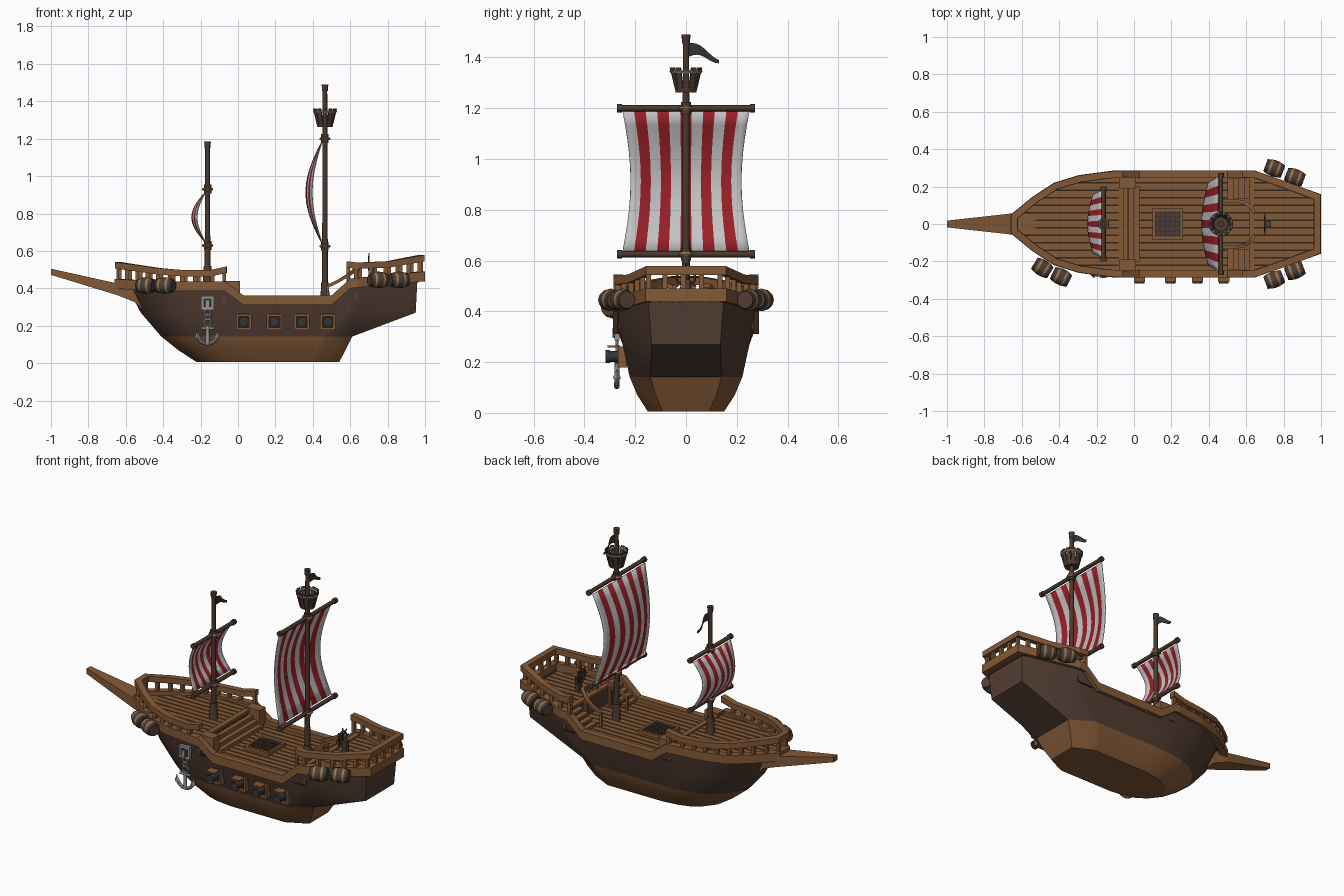
import bpy, bmesh, math
from mathutils import Vector, Matrix

if "Cube" in bpy.data.objects:
    bpy.data.objects.remove(bpy.data.objects["Cube"])


def material(name, r, g, b):
    m = bpy.data.materials.new(name)
    m.use_nodes = True
    m.diffuse_color = (r, g, b, 1)
    m.node_tree.nodes["Principled BSDF"].inputs["Base Color"].default_value = (r, g, b, 1)
    return m


WOOD = material("light wood", .23, .1, .038)
DARK = material("dark wood", .085, .046, .033)
MAST = material("mast wood", .07, .04, .025)
GAP = material("plank gap", .03, .018, .012)
CLOTH = material("sail white", .56, .55, .55)
RED = material("sail red", .32, .014, .02)
IRON = material("dark iron", .035, .035, .038)
STEEL = material("pale steel", .3, .3, .31)
HOOP = material("barrel hoop", .3, .2, .09)
smooth = []


def make(name, verts, faces, mats, index=None, soft=False):
    me = bpy.data.meshes.new(name)
    me.from_pydata([tuple(v) for v in verts], [], faces)
    return finish(name, me, mats, index, soft)


def finish(name, me, mats, index=None, soft=False):
    bm = bmesh.new()
    bm.from_mesh(me)
    bmesh.ops.recalc_face_normals(bm, faces=bm.faces)
    bm.to_mesh(me)
    bm.free()
    for m in mats:
        me.materials.append(m)
    if index:
        for p in me.polygons:
            p.material_index = index(p)
    ob = bpy.data.objects.new(name, me)
    bpy.context.collection.objects.link(ob)
    if soft:
        smooth.append(ob)
    return ob


def box(name, loc, size, mat, rot=None):
    bm = bmesh.new()
    m = Matrix.Translation(loc) @ (rot or Matrix()) @ Matrix.Diagonal((*size, 1))
    bmesh.ops.create_cube(bm, size=1, matrix=m)
    me = bpy.data.meshes.new(name)
    bm.to_mesh(me)
    bm.free()
    return finish(name, me, [mat])


def rod(name, a, b, r0, r1, mat, n=12):
    a, b = Vector(a), Vector(b)
    bm = bmesh.new()
    m = Matrix.Translation((a + b) / 2) @ (b - a).to_track_quat('Z', 'Y').to_matrix().to_4x4()
    bmesh.ops.create_cone(bm, cap_ends=True, segments=n, radius1=r0, radius2=r1,
                          depth=(b - a).length, matrix=m)
    me = bpy.data.meshes.new(name)
    bm.to_mesh(me)
    bm.free()
    return finish(name, me, [mat], soft=True)


def ring(name, loc, r, thick, mat, rot=(0, 0, 0)):
    bpy.ops.mesh.primitive_torus_add(location=loc, rotation=rot, major_radius=r, minor_radius=thick,
                                     major_segments=16, minor_segments=6)
    ob = bpy.context.object
    ob.name = name
    ob.data.materials.append(mat)
    smooth.append(ob)


def interp(tab, x):
    if x <= tab[0][0]:
        return tab[0][1]
    for (a, u), (b, v) in zip(tab, tab[1:]):
        if x <= b:
            return u + (v - u) * (x - a) / (b - a)
    return tab[-1][1]


def beam(name, path, w, h, mat, closed=False):
    """Sweep an upright rectangle along a path; the path is its top centre line."""
    path = [Vector(p) for p in path]
    n, verts, faces = len(path), [], []
    for i, p in enumerate(path):
        d1 = (p - path[i - 1]).xy.normalized() if closed or i else Vector((0, 0))
        d2 = (path[(i + 1) % n] - p).xy.normalized() if closed or i < n - 1 else Vector((0, 0))
        t = (d1 + d2).normalized()
        k = w / 2 / max(.5, t.dot(d1), t.dot(d2))
        s = Vector((-t.y * k, t.x * k, 0))
        low = Vector((0, 0, -h))
        verts += [p + s, p - s, p - s + low, p + s + low]
    for i in range(n if closed else n - 1):
        j = (i + 1) % n
        faces += [(4*i + k, 4*i + (k + 1) % 4, 4*j + (k + 1) % 4, 4*j + k) for k in range(4)]
    if not closed:
        faces += [(0, 1, 2, 3), tuple(range(4*n - 4, 4*n))]
    return make(name, verts, faces, [mat])


# Half outline of the ship, and the height of its edge along the length
OUT = [(-.64, .06), (-.53, .15), (-.42, .222), (-.29, .262), (-.1, .287),
       (.03, .287), (.5, .287), (.6, .287), (.64, .287), (1, .165)]
SHEER = [(-.64, .45), (-.42, .437), (-.07, .437), (.03, .362), (.5, .362), (.6, .452), (1, .49)]


def both_sides(xs, height, inset):
    half = [(min(x, 1 - inset), interp(OUT, x) - inset, height(x)) for x in xs]
    return half + [(x, -y, z) for x, y, z in reversed(half)]


# Hull lofted from level rings: bow, bow shoulder, stern shoulder, stern, widths
LEVELS = [(.005, -.22, .05, .42, .54, .15, .09), (.07, -.32, 0, .44, .575, .192, .12),
          (.142, -.41, -.05, .48, .61, .222, .14), (.27, -.52, -.08, .63, .95, .25, .135),
          (None, -.6, -.1, .64, .96, .273, .15)]
verts, faces = [], []
for z, bow, xb, xs, stern, w, sw in LEVELS:
    half = []
    for x, y in OUT:
        if x <= -.1:
            px = bow + (x + .64) / .54 * (xb - bow)
        else:
            px = stern if x == 1 else xb + (x + .1) / .74 * (xs - xb)
        py = sw if x == 1 else w * y / .287 * (.3 if x == -.64 else 1)
        half.append((px, py, interp(SHEER, x) - .03 if z is None else z))
    verts += half + [(x, -y, h) for x, y, h in reversed(half)]
N = 2 * len(OUT)
for r in range(len(LEVELS) - 1):
    faces += [(r*N + i, r*N + (i+1) % N, r*N + N + (i+1) % N, r*N + N + i) for i in range(N)]
faces.append(tuple(range(N)))
make("hull", verts, faces, [WOOD, DARK], lambda p: int(p.center.z > .14), True)

# Edge trim and bowsprit
trim_x = sorted({x for x, _ in OUT} | {x for x, _ in SHEER})
beam("edge_trim", both_sides(trim_x, lambda x: interp(SHEER, x), .02), .04, .052, WOOD, True)
sect = [(-1, .018, .472, .505), (-.64, .058, .362, .425), (-.55, .05, .325, .42), (-.47, .03, .24, .4)]
verts = [(x, s * y, z) for x, y, a, b in sect for s, z in ((1, a), (1, b), (-1, b), (-1, a))]
faces = [(4*i + k, 4*i + (k+1) % 4, 4*i + 4 + (k+1) % 4, 4*i + 4 + k) for i in range(3) for k in range(4)]
make("bowsprit", verts, faces + [(0, 1, 2, 3), (12, 13, 14, 15)], [WOOD])


# Planked decks clipped to the outline
def deck(name, x0, x1, z):
    xs = [x0] + [x for x, _ in OUT if x0 < x < x1] + [x1]
    base = [(x, y, z - .008) for x, y, _ in both_sides(xs, lambda x: z, .02)]
    make(name + "_base", base, [tuple(range(len(base)))], [GAP])
    bow = [(w, x) for x, w in OUT[:5]]
    stern = [(.165, 1), (.287, .64)]
    verts, faces = [], []
    for k in range(-6, 7):
        row = []
        for y in (.04 * k - .016, .04 * k + .016):
            lo = max(x0, interp(bow, abs(y) + .025))
            hi = min(x1, interp(stern, abs(y) + .025))
            row.append((lo, hi, y))
        (a, b, u), (c, d, v) = row
        n = len(verts)
        for h in (z - .008, z):
            verts += [(a, u, h), (b, u, h), (d, v, h), (c, v, h)]
        faces += [tuple(range(n + 4, n + 8))]
        faces += [(n + i, n + (i+1) % 4, n + 4 + (i+1) % 4, n + 4 + i) for i in range(4)]
    make(name + "_planks", verts, faces, [WOOD])


deck("bow_deck", -.61, -.07, .422)
deck("main_deck", -.07, .63, .335)
deck("stern_deck", .62, .965, .44)
box("bow_bulkhead", (-.075, 0, .375), (.02, .53, .1), DARK)
box("bow_deck_edge", (-.07, 0, .422), (.03, .52, .016), WOOD)
box("stern_bulkhead", (.63, 0, .385), (.02, .53, .108), DARK)
box("stern_deck_edge", (.63, 0, .44), (.03, .5, .016), WOOD)

# Stairs, their side blocks and curved hand rails
for i in range(3):
    box("bow_step", (-.045 + .03 * i, 0, .365 - .011 * i), (.028, .4, .07 - .022 * i), WOOD)
for s in (1, -1):
    box("bow_stair_block", (-.035, s * .22, .39), (.09, .06, .1), WOOD)
    for i in range(4):
        box("stern_step", (.515 + .03 * i, s * .19, .35 + .022 * i), (.032, .11, .016), WOOD)
        box("stern_riser", (.525 + .03 * i, s * .19, .335 + .011 * i), (.008, .1, .02 + .022 * i), DARK)
    arc = [(.48, .125, .42), (.54, .125, .45), (.59, .115, .48), (.63, .09, .51), (.64, .06, .51)]
    beam("stair_rail", [(x, s * y, z) for x, y, z in arc], .018, .018, WOOD)
    for x, y, z in arc[::2]:
        box("stair_post", (x, s * y, (z + .33) / 2), (.014, .014, z - .34), WOOD)

# Bow and stern railings with posts
for name, tab, xs in (
        ("bow_rail", [(-.64, .54), (-.42, .508), (-.29, .497), (-.15, .497), (-.06, .517)],
         [-.06, -.15, -.29, -.42, -.53, -.64]),
        ("stern_rail", [(.58, .545), (.64, .538), (.8, .545), (1, .578)], [.58, .64, .8, 1])):
    path = both_sides(xs, lambda x: interp(tab, x), .02)
    beam(name, path, .036, .034, WOOD)
    for p, q in zip(path, path[1:]):
        a, b = Vector(p), Vector(q)
        n = max(1, round((b - a).length / .07))
        for i in range(n):
            c = a.lerp(b, (i + .15) / n)
            low = interp(SHEER, c.x) - .01
            box(name + "_post", (c.x, c.y, (low + c.z - .02) / 2), (.02, .02, c.z - .02 - low), WOOD)


# Masts with yards, striped sails and pennants
def sail(name, x0, top, low, half, depth):
    rows, cols = 10, 22
    verts = []
    for j in range(rows + 1):
        t = j / rows
        belly = math.sin(math.pi * t)
        for i in range(cols + 1):
            v = 2 * i / cols - 1
            verts.append((x0 - depth * belly * (.62 + .38 * math.cos(v * math.pi / 2)),
                          v * half * (1 - .13 * belly), low + (top - low) * t))
    w = cols + 1
    faces = [(j*w + i, j*w + i + 1, j*w + w + i + 1, j*w + w + i) for j in range(rows) for i in range(cols)]
    ob = make(name, verts, faces, [CLOTH, RED], lambda p: (p.index % cols) // 2 % 2, True)
    ob.modifiers.new("thickness", 'SOLIDIFY').thickness = .005


def mast(name, x, foot, top, yards, half, depth, flag):
    rod(name, (x, 0, foot), (x, 0, top), .016, .012, MAST)
    rod(name + "_base", (x, 0, foot), (x, 0, foot + .1), .026, .02, DARK)
    rod(name + "_cap", (x, 0, top - .035), (x, 0, top), .015, .018, MAST)
    for z in yards:
        rod(name + "_yard", (x, -half, z), (x, half, z), .012, .012, MAST)
        ring(name + "_collar", (x, 0, z), .021, .009, HOOP)
        rod(name + "_collar_band", (x, 0, z - .024), (x, 0, z + .024), .02, .02, MAST)
        for s in (1, -1):
            rod(name + "_yard_end", (x, s * half, z), (x, s * (half - .02), z), .016, .016, MAST)
    sail(name + "_sail", x - .012, yards[0] - .012, yards[1] + .012, half - .022, depth)
    verts = []
    for i in range(9):
        t = i / 8
        mid = flag - .035 * t + .012 * math.sin(5 * t)
        wide = .027 * (1 - .75 * t)
        verts += [(x + .008 * math.sin(6 * t), .01 + .12 * t, mid + s * wide) for s in (1, -1)]
    make(name + "_pennant", verts, [(2*i, 2*i + 1, 2*i + 3, 2*i + 2) for i in range(8)], [IRON], soft=True)


mast("main_mast", .465, .33, 1.49, (1.2, .625), .272, .088, 1.43)
mast("fore_mast", -.163, .42, 1.185, (.93, .63), .2, .075, 1.125)

# Lookout basket
rod("lookout_floor", (.465, 0, 1.265), (.465, 0, 1.275), .042, .042, DARK)
ring("lookout_band", (.465, 0, 1.345), .058, .007, STEEL)
for i in range(12):
    a = math.tau * i / 12
    turn = Matrix.Rotation(a, 4, 'Z') @ Matrix.Rotation(.24, 4, 'Y')
    box("lookout_slat", (.465 + .049 * math.cos(a), .049 * math.sin(a), 1.312), (.007, .022, .1), DARK, turn)

# Hatch
box("hatch_plate", (.18, 0, .34), (.14, .14, .014), IRON)
for s in (1, -1):
    box("hatch_frame_side", (.18, s * .075, .343), (.165, .014, .024), WOOD)
    box("hatch_frame_end", (.18 + s * .075, 0, .343), (.014, .165, .024), WOOD)
for i in range(-2, 3):
    box("hatch_bar", (.18 + i * .025, 0, .349), (.008, .14, .008), DARK)
    box("hatch_bar", (.18, i * .025, .349), (.14, .008, .008), DARK)

# Steering wheel
box("wheel_stand", (.72, 0, .48), (.025, .03, .09), DARK)
ring("wheel_rim", (.7, 0, .535), .036, .005, DARK, (0, math.pi / 2, 0))
for i in range(4):
    a = math.pi * i / 4
    d = Vector((0, math.cos(a), math.sin(a))) * .055
    c = Vector((.7, 0, .535))
    rod("wheel_spoke", c - d, c + d, .004, .004, MAST, 6)


# Barrels lashed along the sides
def barrel(x, y, z, angle):
    prof = [(-.05, .034), (-.038, .038), (-.028, .041), (-.016, .043), (-.008, .044),
            (.008, .044), (.016, .043), (.028, .041), (.038, .038), (.05, .034)]
    n = 12
    turn = Matrix.Translation((x, y, z)) @ Matrix.Rotation(angle, 4, 'Z')
    verts = [turn @ Vector((h, r * math.cos(math.tau * k / n), r * math.sin(math.tau * k / n)))
             for h, r in prof for k in range(n)]
    faces = [(i*n + k, i*n + (k+1) % n, i*n + n + (k+1) % n, i*n + n + k) for i in range(9) for k in range(n)]
    faces += [tuple(range(n)), tuple(range(9*n, 10*n))]
    bands = [1, 0, 2, 0, 0, 0, 2, 0, 1, 0]
    make("barrel", verts, faces, [DARK, IRON, HOOP], lambda p: bands[min(9, p.index // n)], True)


for s in (1, -1):
    barrel(.75, s * .297, .445, -s * .36)
    barrel(.86, s * .25, .445, -s * .36)
barrel(-.49, -.235, .415, -.55)
barrel(-.39, -.283, .415, -.45)

# Cannons on the right side
for x in (.03, .195, .34, .48):
    box("gun_port", (x, -.245, .22), (.06, .02, .06), GAP)
    for s in (1, -1):
        box("port_frame_side", (x + s * .035, -.25, .22), (.013, .035, .083), WOOD)
        box("port_frame_beam", (x, -.25, .22 + s * .035), (.083, .035, .013), WOOD)
    box("port_lid", (x, -.285, .262), (.06, .05, .008), WOOD)
    rod("cannon", (x, -.23, .222), (x, -.315, .222), .024, .021, IRON)
    rod("cannon_muzzle", (x, -.3, .222), (x, -.317, .222), .026, .026, IRON)

# Anchor on its chain
AX, AY = -.163, -.272
box("anchor_plate", (AX, AY, .322), (.07, .02, .075), STEEL)
box("anchor_plate_inset", (AX, AY - .009, .322), (.045, .008, .045), IRON)
box("anchor_hook", (AX, AY - .012, .315), (.018, .012, .04), STEEL)
for z, r in ((.272, .016), (.247, .014), (.216, .02)):
    ring("chain_link", (AX, AY, z), r, .006, STEEL, (math.pi / 2, 0, 0))
rod("anchor_shank", (AX, AY, .2), (AX, AY, .1), .009, .011, STEEL)
rod("anchor_stock", (AX - .035, AY, .187), (AX + .035, AY, .187), .007, .007, STEEL)
arms = [(AX + .055 * math.sin(a), AY, .158 - .055 * math.cos(a)) for a in [i * .25 for i in range(-5, 6)]]
for p, q in zip(arms, arms[1:]):
    rod("anchor_arm", p, q, .01, .01, STEEL, 8)
for s in (1, -1):
    rod("anchor_fluke", (AX + s * .052, AY, .135), (AX + s * .056, AY, .172), .017, .001, STEEL, 4)

# Smooth the rounded parts, keeping hard edges
bpy.ops.object.select_all(action='DESELECT')
for ob in smooth:
    ob.select_set(True)
bpy.context.view_layer.objects.active = smooth[0]
bpy.ops.object.shade_smooth_by_angle(angle=math.radians(35))
